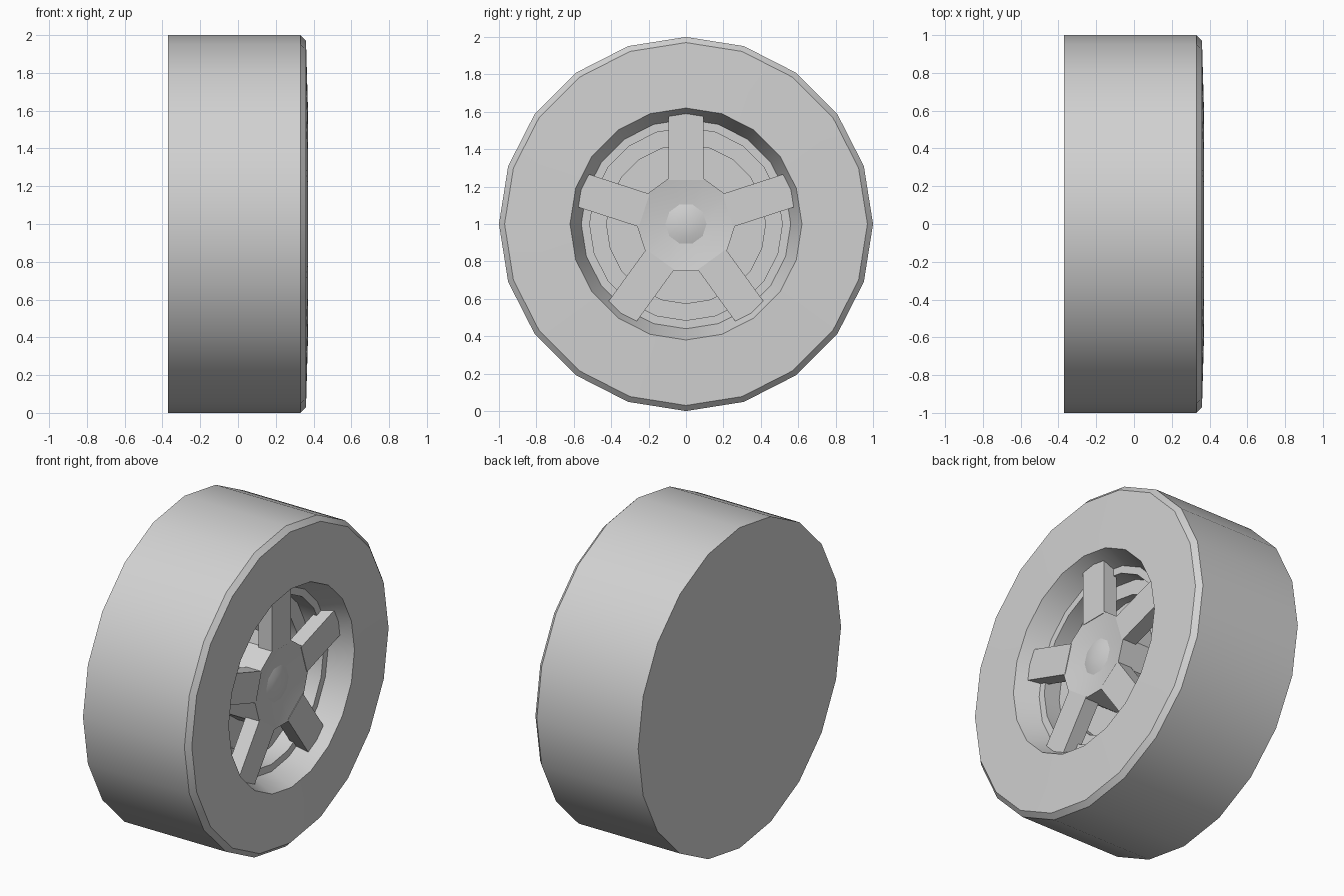
import bpy, bmesh, math
from mathutils import Matrix

cube = bpy.data.objects.get("Cube")
if cube:
    bpy.data.objects.remove(cube, do_unlink=True)

# One plain grey for the whole wheel
grey = bpy.data.materials.new("plain grey")
grey.use_nodes = True
colour = (0.64, 0.64, 0.64, 1)
grey.diffuse_color = colour
grey.node_tree.nodes["Principled BSDF"].inputs["Base Color"].default_value = colour


def finish(name, bm):
    """Turn a bmesh into an object, smooth except at hard edges."""
    bmesh.ops.remove_doubles(bm, verts=bm.verts, dist=0.0001)
    bmesh.ops.recalc_face_normals(bm, faces=bm.faces)
    mesh = bpy.data.meshes.new(name)
    bm.to_mesh(mesh)
    bm.free()
    mesh.materials.append(grey)
    mesh.shade_smooth()
    mesh.set_sharp_from_angle(angle=math.radians(25))
    obj = bpy.data.objects.new(name, mesh)
    bpy.context.scene.collection.objects.link(obj)
    obj.location.z = 1
    return obj


def lathe(name, profile, sides, phase=0.0):
    """Revolve (x, radius) points about the axle; the ends are capped."""
    bm = bmesh.new()
    rings = []
    for x, r in profile:
        ring = []
        for i in range(sides):
            a = 2 * math.pi * i / sides + phase
            ring.append(bm.verts.new((x, r * math.sin(a), r * math.cos(a))))
        rings.append(ring)
    for a, b in zip(rings, rings[1:]):
        for i in range(sides):
            j = (i + 1) % sides
            bm.faces.new((a[i], a[j], b[j], b[i]))
    bm.faces.new(rings[0])
    bm.faces.new(rings[-1])
    return finish(name, bm)


# Tyre with closed back, chamfered front edge and stepped rim well
lathe("tyre_and_rim", [
    (-0.37, 1.0), (0.33, 1.0), (0.36, 0.97), (0.37, 0.62),
    (0.23, 0.56), (0.23, 0.515), (0.12, 0.515),
    (0.12, 0.425), (0.06, 0.425)], 20)

# Ten-sided hub with a shallow dish and a low centre cap
half_step = math.pi / 10
lathe("hub", [(0.06, 0.265), (0.30, 0.265), (0.272, 0.11)], 10, half_step)
lathe("hub_cap", [(0.26, 0.11), (0.272, 0.11), (0.284, 0.07), (0.288, 0.02)],
      10, half_step)

# Five straight spokes joined to alternate hub flats
for n in range(5):
    bm = bmesh.new()
    bmesh.ops.create_cube(bm, size=1)
    bmesh.ops.scale(bm, vec=(0.095, 0.185, 0.36), verts=bm.verts)
    bmesh.ops.translate(bm, vec=(0.2525, 0, 0.415), verts=bm.verts)
    bmesh.ops.rotate(bm, cent=(0, 0, 0), verts=bm.verts,
                     matrix=Matrix.Rotation(2 * math.pi * n / 5, 3, 'X'))
    finish(f"spoke_{n + 1}", bm)
